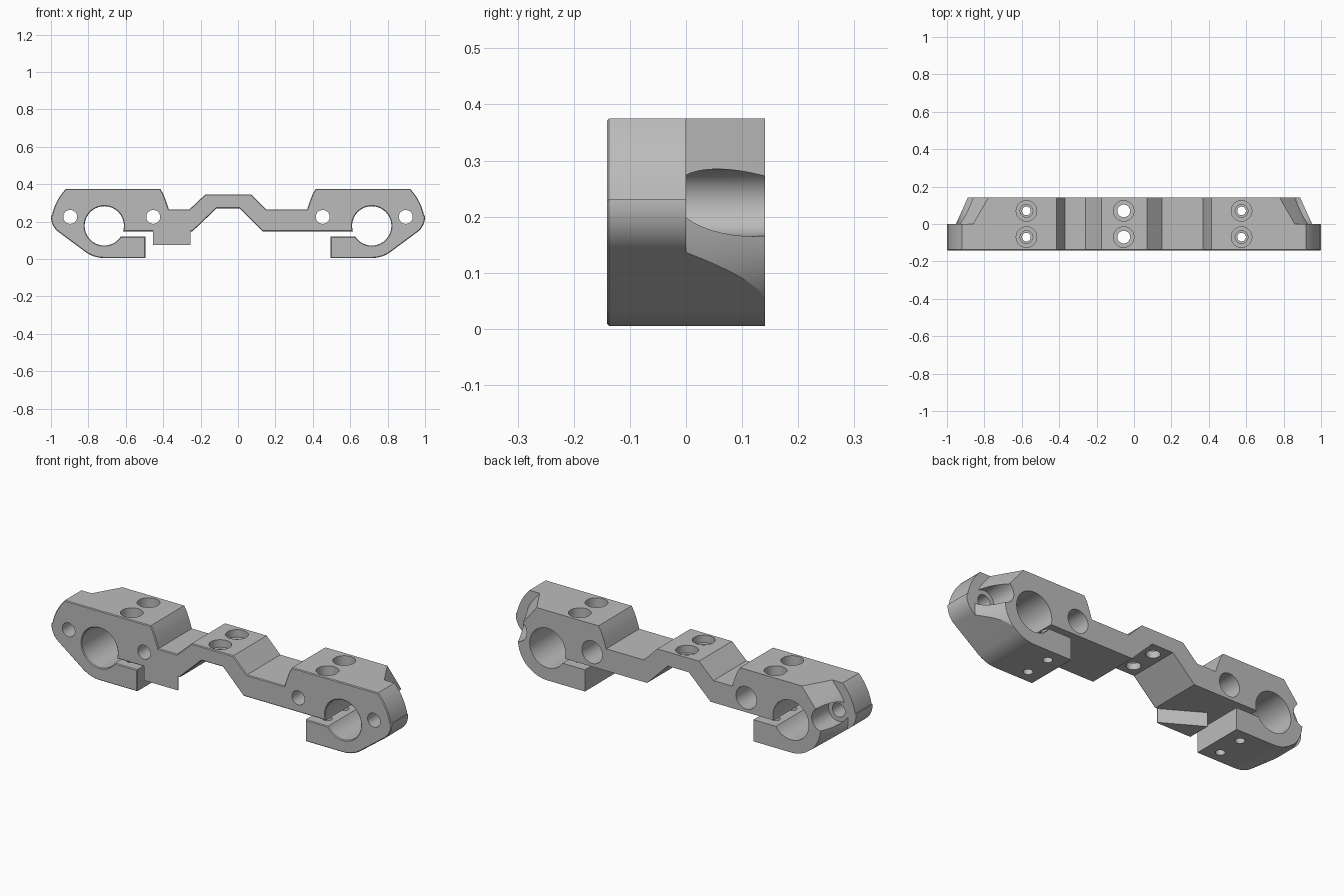
import bpy, bmesh
from math import sin, cos, radians
from mathutils import Matrix

if "Cube" in bpy.data.objects:
    bpy.data.objects.remove(bpy.data.objects["Cube"], do_unlink=True)

HALF = 0.141            # half depth of the bar
CX, CZ = 0.715, 0.177   # clamp bore centre
SCREW_Z = 0.225         # height of the front-to-back screw holes

metal = bpy.data.materials.new("plain grey")
metal.use_nodes = True
grey = (0.5, 0.5, 0.5, 1)
metal.diffuse_color = grey
metal.node_tree.nodes["Principled BSDF"].inputs["Base Color"].default_value = grey


def arc(cx, cz, r, a, b, n):
    angles = [radians(a + (b - a) * i / n) for i in range(n + 1)]
    return [(cx + r * cos(t), cz + r * sin(t)) for t in angles]


def mirrored(points):
    return [(-x, z) for x, z in reversed(points)]


def make_object(name, bm):
    bmesh.ops.recalc_face_normals(bm, faces=bm.faces)
    mesh = bpy.data.meshes.new(name)
    bm.to_mesh(mesh)
    bm.free()
    mesh.materials.append(metal)
    obj = bpy.data.objects.new(name, mesh)
    bpy.context.collection.objects.link(obj)
    return obj


def loft(name, front, y0, back, y1, chamfer=0):
    """Solid between two matching XZ outlines."""
    bm = bmesh.new()
    a = [bm.verts.new((x, y0, z)) for x, z in front]
    b = [bm.verts.new((x, y1, z)) for x, z in back]
    cap = bm.faces.new(a)
    bm.faces.new(b[::-1])
    for i in range(len(a)):
        j = (i + 1) % len(a)
        bm.faces.new((a[i], b[i], b[j], a[j]))
    bmesh.ops.recalc_face_normals(bm, faces=bm.faces)
    if chamfer:
        bmesh.ops.bevel(bm, geom=list(cap.edges), offset=chamfer, segments=1,
                        affect='EDGES', profile=0.5)
    return make_object(name, bm)


def drill(name, axis, x, other, r, lo, hi):
    """Cylinder cutter along Y or Z."""
    bm = bmesh.new()
    mid = (lo + hi) / 2
    if axis == 'Y':
        place = Matrix.Translation((x, mid, other)) @ Matrix.Rotation(radians(90), 4, 'X')
    else:
        place = Matrix.Translation((x, other, mid))
    bmesh.ops.create_cone(bm, cap_ends=True, segments=40, radius1=r, radius2=r,
                          depth=hi - lo, matrix=place)
    return make_object(name, bm)


def boolean(target, tool, operation='DIFFERENCE'):
    tool.hide_render = True
    mod = target.modifiers.new("cut", 'BOOLEAN')
    mod.operation = operation
    mod.solver = 'EXACT'
    mod.object = tool
    bpy.context.view_layer.objects.active = target
    bpy.ops.object.modifier_apply(modifier=mod.name)
    bpy.data.objects.remove(tool, do_unlink=True)


# Clamp outline, from inner top shoulder round the end to the slot
clamp = [(0.37, 0.265), (0.383, 0.305), (0.398, 0.345), (0.415, 0.375)]
clamp += arc(CX, CZ, 0.285, 44, 11, 8)
clamp += arc(0.9, SCREW_Z, 0.1, 4, -53, 10)
clamp += arc(CX, CZ, 0.172, -53, -90, 8)
clamp += [(0.495, 0.005), (0.495, 0.12)]
clamp += arc(CX, CZ, 0.105, 213, 556, 52)

# Raised bridge between the clamps
underside = [(0.13, 0.148), (0.008, 0.27), (-0.115, 0.27), (-0.243, 0.148)]
topside = [(-0.26, 0.265), (-0.175, 0.345), (0.07, 0.345), (0.15, 0.265)]
outline = clamp + underside + mirrored(clamp) + topside
bar = loft("clamp_bar", outline, -HALF, outline, HALF, chamfer=0.004)

# Triangular stop tab under the bridge
bm = bmesh.new()
corners = [(-0.455, -HALF), (-0.255, -HALF), (-0.255, -0.135), (-0.455, -0.017)]
base = bm.faces.new([bm.verts.new((x, y, 0.075)) for x, y in corners])
grown = bmesh.ops.extrude_face_region(bm, geom=[base])
bmesh.ops.translate(bm, vec=(0, 0, 0.1),
                    verts=[v for v in grown["geom"] if isinstance(v, bmesh.types.BMVert)])
boolean(bar, make_object("stop_tab", bm), 'UNION')


# Tapered relief on the back half of each end
def relief(r):
    curve = arc(CX, CZ, r, 39, -53, 24)
    x, z = curve[0]
    t = (0.45 - z) / cos(radians(39))
    top = (x - t * sin(radians(39)), 0.45)
    return [top] + curve + [(1.3, -0.5), (1.3, 0.45)]


for side in (1, -1):
    near, far = relief(0.237), relief(0.17)
    if side < 0:
        near, far = mirrored(near), mirrored(far)
    boolean(bar, loft("end_relief", near, 0, far, 0.15))

    # Front-to-back screw holes with rear counterbores
    for x in (0.453, 0.897):
        boolean(bar, drill("screw_hole", 'Y', side * x, SCREW_Z, 0.037, -0.2, 0.2))
        boolean(bar, drill("rear_counterbore", 'Y', side * x, SCREW_Z, 0.06, 0, 0.2))

    # Vertical clamp bolts
    for y in (-0.07, 0.07):
        x = side * 0.575
        boolean(bar, drill("bolt_head_recess", 'Z', x, y, 0.055, 0.29, 0.5))
        boolean(bar, drill("bolt_shank", 'Z', x, y, 0.034, 0.13, 0.4))
        boolean(bar, drill("bolt_thread", 'Z', x, y, 0.023, -0.1, 0.14))

# Bridge bolts
for y in (-0.07, 0.07):
    boolean(bar, drill("bridge_recess", 'Z', -0.055, y, 0.055, 0.305, 0.5))
    boolean(bar, drill("bridge_bolt", 'Z', -0.055, y, 0.034, 0.2, 0.4))

# Smooth curved walls, keep machined edges crisp
bpy.ops.object.select_all(action='DESELECT')
bar.select_set(True)
bpy.context.view_layer.objects.active = bar
bpy.ops.object.shade_smooth_by_angle(angle=radians(25))
